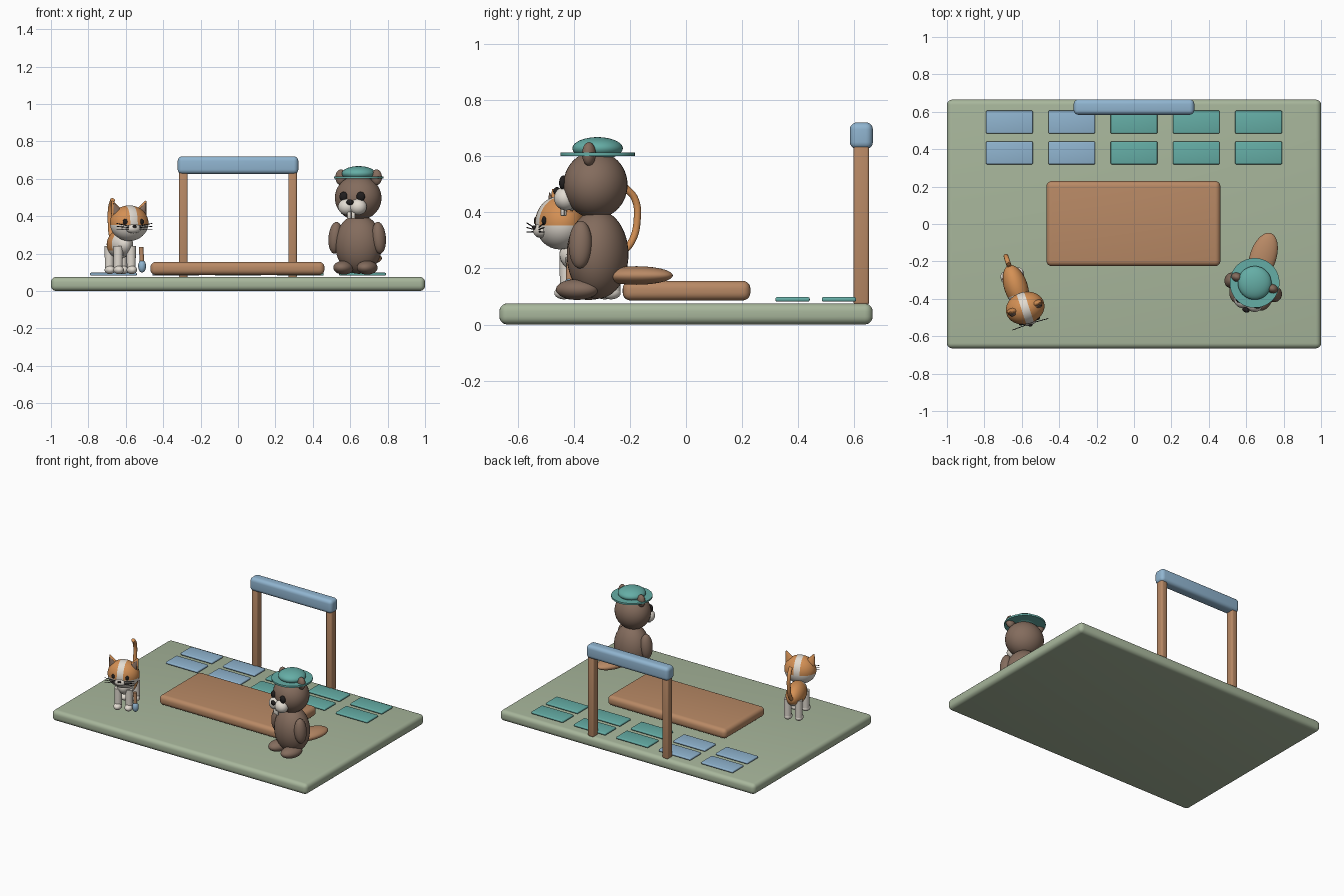
import bpy, bmesh, math
from mathutils import Matrix, Vector

cube = bpy.data.objects.get("Cube")
if cube:
    bpy.data.objects.remove(cube, do_unlink=True)


def material(name, r, g, b):
    m = bpy.data.materials.new(name)
    m.use_nodes = True
    m.diffuse_color = (r, g, b, 1)
    bsdf = next(n for n in m.node_tree.nodes if n.type == 'BSDF_PRINCIPLED')
    bsdf.inputs["Base Color"].default_value = (r, g, b, 1)
    bsdf.inputs["Roughness"].default_value = 0.8
    return m


SAGE = material("sage green", 0.39, 0.47, 0.33)
TAN = material("tan wood", 0.48, 0.25, 0.13)
TEAL = material("teal", 0.13, 0.42, 0.38)
BLUE = material("soft blue", 0.28, 0.46, 0.63)
BROWN = material("fur brown", 0.23, 0.15, 0.11)
ORANGE = material("fur orange", 0.66, 0.28, 0.09)
CREAM = material("cream", 0.76, 0.71, 0.64)
BLACK = material("black", 0.015, 0.013, 0.013)


def finish(name, bm, mats, angle=60):
    mesh = bpy.data.meshes.new(name)
    bm.to_mesh(mesh)
    bm.free()
    for m in mats:
        mesh.materials.append(m)
    ob = bpy.data.objects.new(name, mesh)
    bpy.context.collection.objects.link(ob)
    bpy.ops.object.select_all(action='DESELECT')
    ob.select_set(True)
    bpy.context.view_layer.objects.active = ob
    bpy.ops.object.shade_smooth_by_angle(angle=math.radians(angle))
    return ob


def box(name, mat, loc, size, bevel, segments=5):
    bm = bmesh.new()
    bmesh.ops.create_cube(bm, size=1)
    bmesh.ops.scale(bm, vec=size, verts=bm.verts)
    bmesh.ops.bevel(bm, geom=bm.edges[:], offset=bevel, segments=segments,
                    profile=0.5, affect='EDGES')
    bmesh.ops.translate(bm, vec=loc, verts=bm.verts)
    return finish(name, bm, [mat], 40)


def ball(name, mats, loc, radii, frame, tilt=(0, 0, 0), cuts=(), rule=None):
    """Ellipsoid; cuts are planes splitting the unit sphere, rule picks a material."""
    bm = bmesh.new()
    bmesh.ops.create_uvsphere(bm, u_segments=36, v_segments=24, radius=1)
    for co, no in cuts:
        bmesh.ops.bisect_plane(bm, geom=bm.verts[:] + bm.edges[:] + bm.faces[:],
                               plane_co=co, plane_no=no)
    if rule:
        for f in bm.faces:
            f.material_index = int(rule(f.calc_center_median()))
    turn = Matrix.Identity(4)
    for angle, axis in zip(tilt, 'XYZ'):
        turn = Matrix.Rotation(math.radians(angle), 4, axis) @ turn
    bm.transform(frame @ Matrix.Translation(loc) @ turn @ Matrix.Diagonal((*radii, 1)))
    return finish(name, bm, mats)


def cone(name, mat, start, end, r1, r2, frame, flat=1.0, sides=24):
    """Tapered rod from start to end."""
    a, b = Vector(start), Vector(end)
    bm = bmesh.new()
    bmesh.ops.create_cone(bm, cap_ends=True, segments=sides, radius1=r1, radius2=r2,
                          depth=(b - a).length)
    turn = (b - a).to_track_quat('Z', 'Y').to_matrix().to_4x4()
    bm.transform(frame @ Matrix.Translation((a + b) / 2) @ Matrix.Diagonal((1, flat, 1, 1)) @ turn)
    return finish(name, bm, [mat], 50)


def tube(name, mat, points, radius, frame):
    """Smooth round tube through the points."""
    curve = bpy.data.curves.new(name, 'CURVE')
    curve.dimensions = '3D'
    curve.bevel_depth = radius
    curve.bevel_resolution = 4
    curve.use_fill_caps = True
    curve.materials.append(mat)
    spline = curve.splines.new('BEZIER')
    spline.bezier_points.add(len(points) - 1)
    for bp, p in zip(spline.bezier_points, points):
        bp.co = frame @ Vector(p)
        bp.handle_left_type = bp.handle_right_type = 'AUTO'
    ob = bpy.data.objects.new(name, curve)
    bpy.context.collection.objects.link(ob)
    bpy.ops.object.select_all(action='DESELECT')
    ob.select_set(True)
    bpy.context.view_layer.objects.active = ob
    bpy.ops.object.convert(target='MESH')


def frame_at(x, y, yaw):
    return Matrix.Translation((x, y, 0)) @ Matrix.Rotation(math.radians(yaw), 4, 'Z')


SIDES = (("right", -1), ("left", 1))

# Ground, low platform and gate
box("ground_slab", SAGE, (0, 0, 0.038), (2, 1.33, 0.075), 0.028)
box("platform", TAN, (-0.003, 0.002, 0.121), (0.93, 0.455, 0.07), 0.028)
for side, s in SIDES:
    box(side + "_gate_post", TAN, (s * 0.292, 0.625, 0.355), (0.046, 0.056, 0.57), 0.01, 3)
box("gate_beam", BLUE, (0, 0.625, 0.673), (0.645, 0.082, 0.095), 0.025)

# Two rows of floor tiles
for row, y in (("front", 0.38), ("back", 0.545)):
    for i in range(5):
        box(f"{row}_tile_{i + 1}", BLUE if i < 2 else TEAL, ((i - 2) * 0.333, y, 0.09),
            (0.25, 0.122, 0.016), 0.006, 3)

# Cat: body, head with stripe, and muzzle
cat = frame_at(-0.63, -0.34, 18)
ball("cat_body", [ORANGE, CREAM], (0, 0.005, 0.25), (0.063, 0.12, 0.075), cat,
     cuts=[((0, -0.35, 0), (0, 1, 0)), ((0, 0, -0.45), (0, 0, 1))],
     rule=lambda c: c.y < -0.35 or c.z < -0.45)
ball("cat_head", [ORANGE, CREAM], (0.012, -0.119, 0.363), (0.105, 0.086, 0.095), cat,
     cuts=[((0.2, 0, 0), (1, 0, 0)), ((-0.2, 0, 0), (1, 0, 0)), ((0, 0, -0.1), (0, 0, 1))],
     rule=lambda c: abs(c.x) < 0.2 or c.z < -0.1)
ball("cat_muzzle", [CREAM], (0.012, -0.19, 0.335), (0.042, 0.026, 0.026), cat)
ball("cat_nose", [BLACK], (0.012, -0.214, 0.346), (0.011, 0.008, 0.008), cat)
tube("cat_tail", ORANGE, [(0, 0.1, 0.245), (0, 0.15, 0.29), (0, 0.175, 0.38),
                          (0, 0.165, 0.45), (0, 0.13, 0.488)], 0.013, cat)

# Cat: paired ears, eyes, whiskers and legs
for side, s in SIDES:
    cone(side + "_cat_ear", ORANGE, (0.012 + s * 0.066, -0.115, 0.415),
         (0.012 + s * 0.094, -0.115, 0.482), 0.036, 0.004, cat, 0.6)
    cone(side + "_cat_inner_ear", BROWN, (0.012 + s * 0.068, -0.13, 0.42),
         (0.012 + s * 0.09, -0.128, 0.47), 0.025, 0.003, cat, 0.5)
    ball(side + "_cat_eye", [BLACK], (0.012 + s * 0.045, -0.192, 0.37),
         (0.014, 0.009, 0.016), cat)
    for i in range(3):
        cone(f"{side}_whisker_{i + 1}", BLACK, (0.012 + s * 0.03, -0.207, 0.347 - i * 0.008),
             (0.012 + s * 0.1, -0.21, 0.362 - i * 0.016), 0.002, 0.002, cat, sides=8)
    for part, y in (("front", -0.078), ("hind", 0.075)):
        leg = f"{side}_{part}_cat_"
        cone(leg + "leg", CREAM, (s * 0.037, y, 0.11), (s * 0.036, y, 0.24), 0.023, 0.026, cat)
        ball(leg + "paw", [CREAM], (s * 0.037, y - 0.01, 0.113), (0.027, 0.035, 0.023), cat)

# Small brush beside the cat
cone("brush_handle", TAN, (0.088, -0.108, 0.15), (0.083, -0.105, 0.235), 0.012, 0.012, cat)
ball("brush_head", [BLUE], (0.088, -0.108, 0.133), (0.021, 0.021, 0.034), cat)

# Beaver: body, head, tail and face
beaver = frame_at(0.645, -0.315, -18)
ball("beaver_body", [BROWN], (0, 0, 0.25), (0.128, 0.108, 0.158), beaver)
ball("beaver_head", [BROWN], (0, -0.008, 0.498), (0.126, 0.113, 0.12), beaver)
ball("beaver_tail", [TAN], (0, 0.145, 0.175), (0.071, 0.135, 0.033), beaver)
ball("beaver_nose", [BLACK], (0, -0.152, 0.475), (0.02, 0.013, 0.015), beaver)
for side, s in SIDES:
    ball(side + "_beaver_cheek", [CREAM], (s * 0.032, -0.108, 0.45),
         (0.047, 0.042, 0.043), beaver)
    ball(side + "_beaver_eye", [BLACK], (s * 0.048, -0.112, 0.505),
         (0.023, 0.015, 0.026), beaver)
    ball(side + "_beaver_ear", [BROWN], (s * 0.1, 0, 0.608), (0.03, 0.024, 0.042), beaver)
    ball(side + "_beaver_arm", [BROWN], (s * 0.122, -0.025, 0.285),
         (0.037, 0.042, 0.085), beaver, tilt=(0, -s * 5, 0))
    ball(side + "_beaver_foot", [BROWN], (s * 0.066, -0.055, 0.125),
         (0.053, 0.078, 0.037), beaver)
    box(side + "_beaver_tooth", CREAM, beaver @ Vector((s * 0.012, -0.128, 0.405)),
        (0.02, 0.014, 0.036), 0.004, 2)

# Hat
cone("hat_brim", TEAL, (0, 0, 0.601), (0, 0, 0.613), 0.133, 0.133, beaver, sides=48)
ball("hat_crown", [TEAL], (0, 0, 0.628), (0.09, 0.09, 0.04), beaver)
